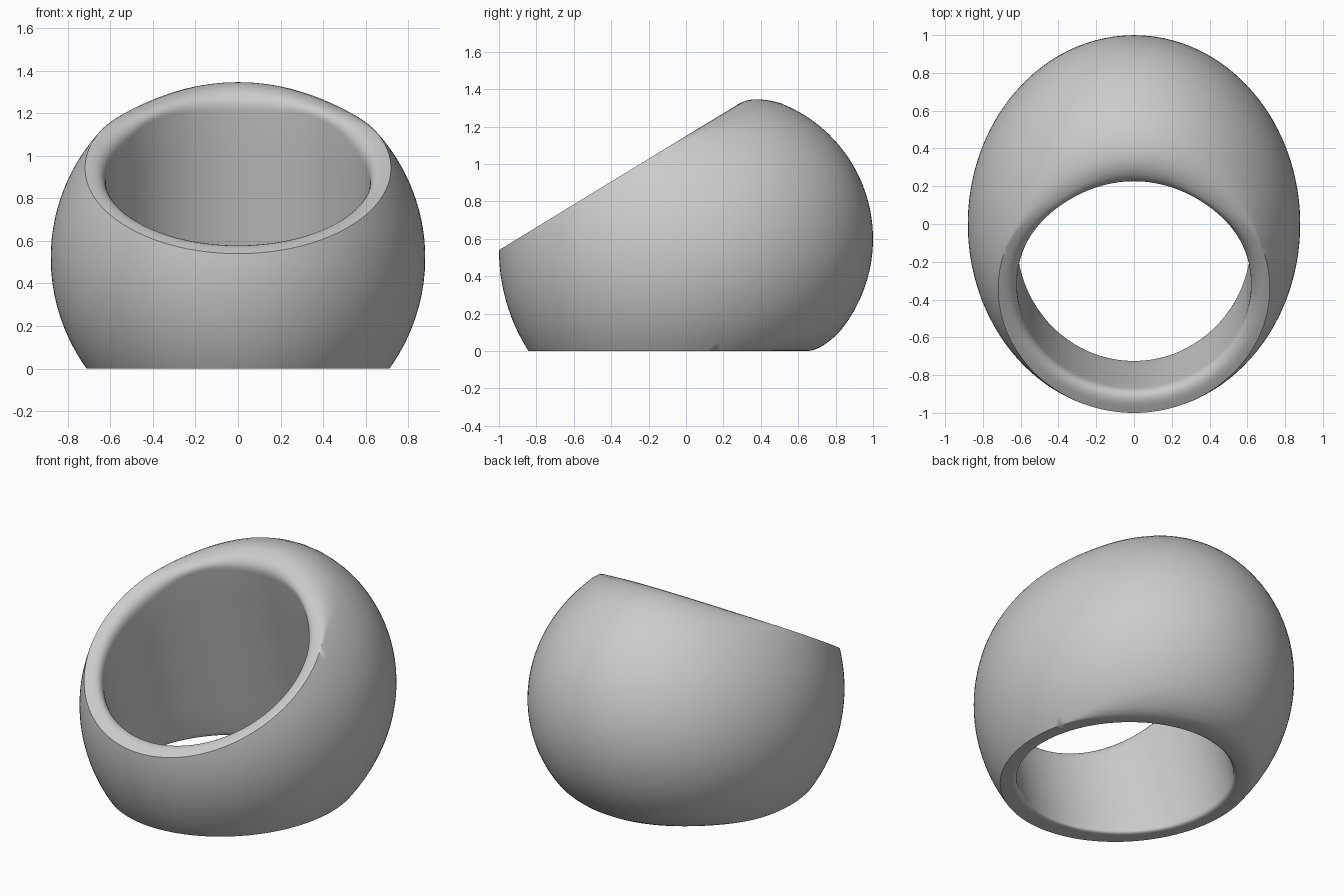
import bpy, bmesh, math
from mathutils import Vector

cube = bpy.data.objects.get("Cube")
if cube:
    bpy.data.objects.remove(cube, do_unlink=True)

SEGMENTS = 144
HOLE_RADIUS = 0.62
TILT = math.radians(15.6)
ORIGIN = Vector((0, -0.075, 0))                          # hole axis at the base
AXIS = Vector((0, -math.sin(TILT), math.cos(TILT)))
SIDE = Vector((0, math.cos(TILT), math.sin(TILT)))
TOP = (Vector((0, -0.61, 1)), 1.15)                      # sloping upper cut
BASE = (Vector((0, 0, 1)), 0.0)                          # flat lower cut


def outside(p):
    """Signed test for the bulging outer skin, thicker at the back."""
    r = math.hypot(p.x, p.y)
    c, s = p.x / r, p.y / r
    equator = 1 / math.sqrt((c / 0.88) ** 2 + s * s)
    bulge = 0.88 - 0.11 * s + 0.01 * s * s
    height = 0.52 + 0.03 * s + 0.05 * s * s
    return math.hypot(r - equator + bulge, p.z - height) - bulge


def skin_hit(path):
    """Radius at which a path leaving the hole meets the outer skin."""
    lo, hi = 0.4, 1.7
    for _ in range(40):
        mid = (lo + hi) / 2
        if outside(path(mid)) > 0:
            hi = mid
        else:
            lo = mid
    return lo


def curve(p, corner, q, n):
    return [p.lerp(corner, i / n).lerp(corner.lerp(q, i / n), i / n) for i in range(n + 1)]


def section(angle):
    """Closed cross-section of the band at one angle around the hole."""
    out = math.cos(angle) * Vector((1, 0, 0)) + math.sin(angle) * SIDE

    def on_plane(plane):
        n, k = plane

        def path(rho):
            p = ORIGIN + rho * out
            return p + AXIS * ((k - n.dot(p)) / n.dot(AXIS))
        return path

    top, base = on_plane(TOP), on_plane(BASE)
    r_top, r_base = skin_hit(top), skin_hit(base)
    w_top = (top(r_top) - ORIGIN).dot(AXIS)
    w_base = (base(r_base) - ORIGIN).dot(AXIS)

    def skin(u):
        w = w_base + (w_top - w_base) * u
        path = lambda rho: ORIGIN + AXIS * w + out * rho
        return path(skin_hit(path))

    # Outer edges are crisp at the front and soften toward the back
    f = min(1, max(0, (math.sin(angle) - 0.3) / 0.6))
    soft = f * f * (3 - 2 * f)
    span = w_top - w_base
    d_top, d_base = 0.08 * soft, 0.07 * soft
    in_top = min(0.085, 0.85 * (r_top - HOLE_RADIUS - d_top))
    in_base = min(0.03, 0.5 * (r_base - HOLE_RADIUS - d_base))

    u0, u1 = d_base / span, 1 - d_top / span
    pts = curve(base(r_base - d_base), base(r_base), skin(u0), 5)
    pts += [skin(u0 + (u1 - u0) * i / 28) for i in range(1, 28)]
    pts += curve(skin(u1), top(r_top), top(r_top - d_top), 5)
    # Rounded inner rims and straight bore
    a, b = top(HOLE_RADIUS), base(HOLE_RADIUS)
    wall_a, wall_b = a - AXIS * in_top, b + AXIS * in_base
    pts += curve(top(HOLE_RADIUS + in_top), a, wall_a, 8)
    pts += [wall_a.lerp(wall_b, i / 6) for i in range(1, 6)]
    pts += curve(wall_b, b, base(HOLE_RADIUS + in_base), 5)
    return pts


# Loft the cross-sections into a closed band
bm = bmesh.new()
rings = [[bm.verts.new(p) for p in section(2 * math.pi * i / SEGMENTS)] for i in range(SEGMENTS)]
for i, ring in enumerate(rings):
    nxt = rings[(i + 1) % SEGMENTS]
    for j in range(len(ring)):
        k = (j + 1) % len(ring)
        bm.faces.new((ring[j], nxt[j], nxt[k], ring[k]))
bmesh.ops.remove_doubles(bm, verts=bm.verts, dist=0.0004)
bmesh.ops.recalc_face_normals(bm, faces=bm.faces)
mesh = bpy.data.meshes.new("ring_band")
bm.to_mesh(mesh)
bm.free()

band = bpy.data.objects.new("ring_band", mesh)
bpy.context.collection.objects.link(band)

# Plain grey material
grey = bpy.data.materials.new("light_grey")
grey.use_nodes = True
colour = (0.6, 0.6, 0.6, 1)
grey.diffuse_color = colour
grey.node_tree.nodes["Principled BSDF"].inputs["Base Color"].default_value = colour
mesh.materials.append(grey)

bpy.ops.object.select_all(action='DESELECT')
band.select_set(True)
bpy.context.view_layer.objects.active = band
bpy.ops.object.shade_smooth_by_angle(angle=math.radians(32))
